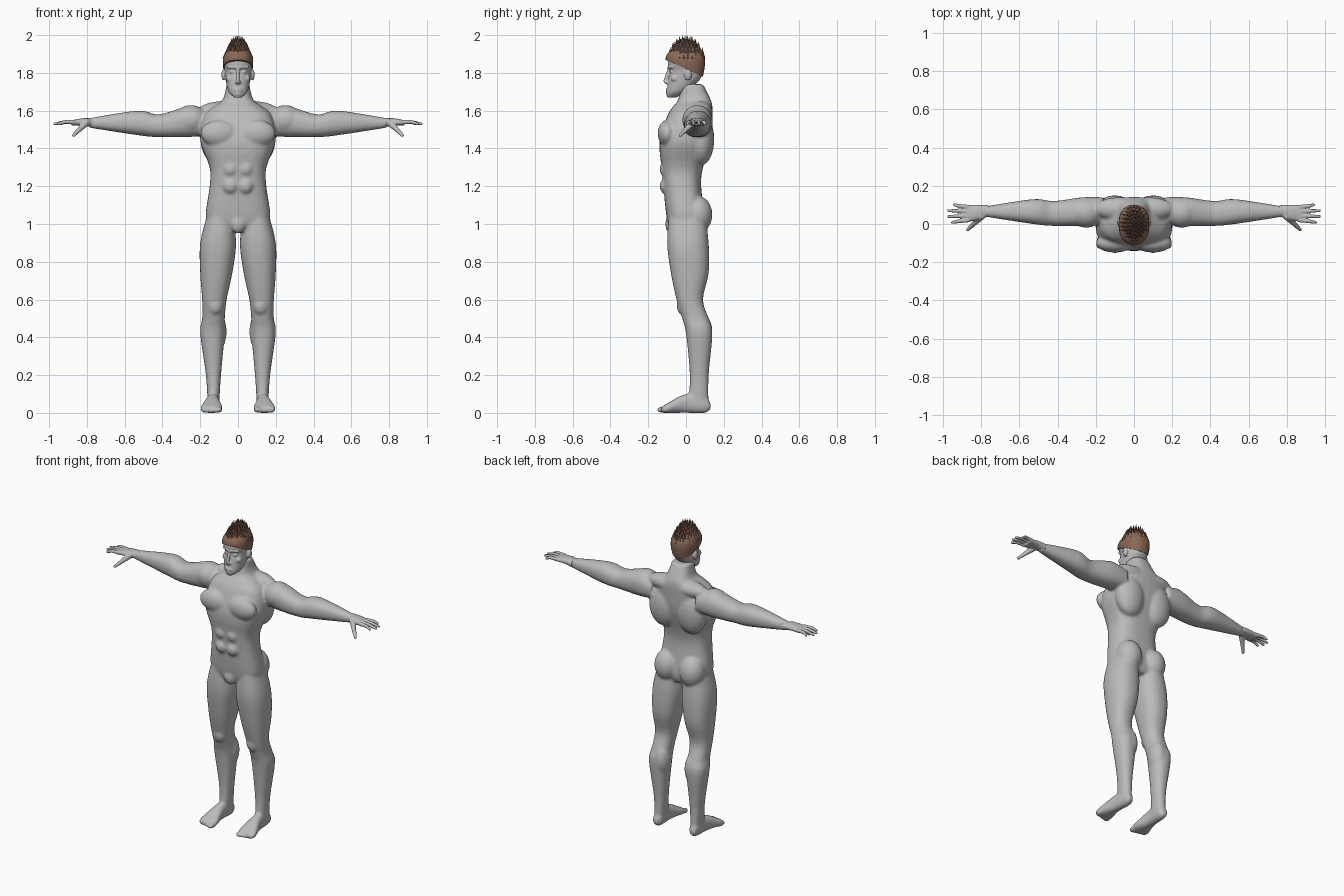
import bpy
import bmesh
import math
from mathutils import Matrix, Vector

if "Cube" in bpy.data.objects:
    bpy.data.objects.remove(bpy.data.objects["Cube"], do_unlink=True)


def make_material(name, red, green, blue):
    material = bpy.data.materials.new(name)
    material.use_nodes = True
    colour = (red, green, blue, 1)
    material.diffuse_color = colour
    material.node_tree.nodes["Principled BSDF"].inputs["Base Color"].default_value = colour
    return material


skin = make_material("grey skin", .5, .5, .5)
brown = make_material("brown hair", .25, .14, .09)


def refine(rows, steps=4):
    """Catmull-Rom interpolation between the section rows."""
    rows = [Vector(row) for row in rows]
    refined = []
    for i, (start, end) in enumerate(zip(rows, rows[1:])):
        before = rows[max(i - 1, 0)]
        after = rows[min(i + 2, len(rows) - 1)]
        leave, arrive = (end - before) / 2, (after - start) / 2
        for step in range(steps):
            t = step / steps
            bend = leave * (1 - t) - arrive * t + (end - start) * (2 * t - 1)
            refined.append(start.lerp(end, t) + bend * t * (1 - t))
    return refined + [rows[-1]]


def rounded(low, high, wave, power):
    """Position between low and high on a superellipse."""
    reach = math.copysign(abs(wave) ** (2 / power), wave)
    return (low + high) / 2 + (high - low) / 2 * reach


def loft(bm, axis, rows, power=2.3, side=1, count=32):
    """Skin rounded sections; a row is position, then low/high of the other two axes."""
    u, v = [other for other in range(3) if other != axis]
    rings = []
    for position, u_low, u_high, v_low, v_high in refine(rows):
        ring = []
        for i in range(count):
            angle = math.tau * i / count
            point = Vector()
            point[axis] = position
            point[u] = rounded(u_low, u_high, math.cos(angle), power)
            point[v] = rounded(v_low, v_high, math.sin(angle), power)
            point.x *= side
            ring.append(bm.verts.new(point))
        rings.append(ring)
    for low, high in zip(rings, rings[1:]):
        for i in range(count):
            j = (i + 1) % count
            bm.faces.new((low[i], low[j], high[j], high[i]))
    bm.faces.new(rings[0])
    bm.faces.new(rings[-1])


def symmetric(rows):
    """Rows of height, half width, front and back become loft rows."""
    return [(height, -half, half, front, back) for height, half, front, back in rows]


def blob(bm, centre, radii, side=1):
    x, y, z = centre
    place = Matrix.Translation((x * side, y, z)) @ Matrix.Diagonal((*radii, 1))
    bmesh.ops.create_uvsphere(bm, u_segments=20, v_segments=12, radius=1, matrix=place)


def spike(bm, start, end, base_radius, tip_radius, sides):
    turn = (end - start).to_track_quat("Z", "Y").to_matrix().to_4x4()
    bmesh.ops.create_cone(bm, cap_ends=True, segments=sides,
                          radius1=base_radius, radius2=tip_radius,
                          depth=(end - start).length,
                          matrix=Matrix.Translation((start + end) / 2) @ turn)


def rod(bm, start, end, base_radius, tip_radius, side=1):
    """Tapered rod with round ends."""
    mirror = Vector((side, 1, 1))
    start, end = Vector(start) * mirror, Vector(end) * mirror
    spike(bm, start, end, base_radius, tip_radius, sides=12)
    blob(bm, start, [base_radius] * 3)
    blob(bm, end, [tip_radius] * 3)


def finish(bm, name, material):
    bmesh.ops.recalc_face_normals(bm, faces=bm.faces)
    mesh = bpy.data.meshes.new(name)
    bm.to_mesh(mesh)
    bm.free()
    mesh.materials.append(material)
    obj = bpy.data.objects.new(name, mesh)
    bpy.context.collection.objects.link(obj)
    return obj


def fuse(obj, voxel, passes):
    """Blend the overlapping volumes of a part into one smooth skin."""
    remesh = obj.modifiers.new("fuse", "REMESH")
    remesh.mode = "VOXEL"
    remesh.voxel_size = voxel
    remesh.use_smooth_shade = True
    relax = obj.modifiers.new("relax", "SMOOTH")
    relax.factor = .5
    relax.iterations = passes


# Torso and neck
body = bmesh.new()
loft(body, 2, symmetric([
    (.96, .1, -.07, .08), (1.02, .17, -.1, .1), (1.2, .15, -.12, .08),
    (1.3, .15, -.13, .09), (1.44, .2, -.14, .13), (1.57, .18, -.1, .14),
    (1.62, .13, -.07, .14), (1.66, .08, -.04, .13), (1.74, .06, -.03, .09)]), power=2.7)
blob(body, (0, -.08, 1), (.04, .03, .05))

for side, side_name in ((1, "left"), (-1, "right")):
    # Chest, back, shoulder slope, seat and stomach muscles
    blob(body, (.1, -.1, 1.48), (.1, .05, .07), side)
    blob(body, (.1, .08, 1.45), (.1, .07, .14), side)
    blob(body, (.08, .08, 1.6), (.13, .06, .05), side)
    blob(body, (.09, .06, 1.05), (.08, .08, .1), side)
    for height in (1.2, 1.29, 1.38):
        blob(body, (.04, -.11, height), (.04, .03, .04), side)

    # Arm and shoulder
    loft(body, 0, [
        (.16, 0, .14, 1.47, 1.6), (.27, -.01, .14, 1.46, 1.62),
        (.42, -.01, .12, 1.46, 1.58), (.53, 0, .13, 1.47, 1.6),
        (.79, .04, .09, 1.51, 1.56)], side=side)
    blob(body, (.25, .06, 1.55), (.09, .08, .08), side)

    # Leg with kneecap and calf
    loft(body, 2, [
        (1.06, .03, .16, -.09, .1), (.9, .01, .2, -.1, .12), (.74, .03, .2, -.08, .12),
        (.6, .06, .19, -.05, .09), (.5, .07, .19, -.02, .12), (.42, .07, .2, 0, .14),
        (.2, .09, .17, .02, .12), (.04, .1, .16, .01, .12)], side=side)
    blob(body, (.12, -.02, .57), (.04, .03, .05), side)
    blob(body, (.11, .08, .43), (.05, .06, .1), side)

    # Foot and toes
    loft(body, 1, [
        (.13, .12, .15, .02, .05), (.1, .1, .16, 0, .09), (0, .1, .17, 0, .1),
        (-.1, .08, .2, 0, .05), (-.13, .09, .19, 0, .03)], side=side)
    for toe in range(5):
        size = .012 if toe else .017
        blob(body, (.1 + .02 * toe, -.13 + .007 * toe, size), (size, .025, size), side)

    # Hand with fingers and thumb
    hand = bmesh.new()
    loft(hand, 0, [
        (.76, .04, .1, 1.51, 1.56), (.82, .02, .1, 1.52, 1.56),
        (.88, .01, .1, 1.52, 1.55)], side=side)
    for finger, reach in enumerate((.95, .97, .97, .94)):
        y = .02 + .023 * finger
        spread = .004 * (finger - 1.5)
        knuckle = (.92, y + spread, 1.54)
        rod(hand, (.87, y, 1.54), knuckle, .012, .01, side)
        rod(hand, knuckle, (reach, y + spread * 2, 1.53), .01, .008, side)
    thumb_joint = (.84, 0, 1.5)
    rod(hand, (.8, .04, 1.54), thumb_joint, .02, .013, side)
    rod(hand, thumb_joint, (.87, -.03, 1.47), .013, .009, side)
    fuse(finish(hand, side_name + "_hand", skin), voxel=.004, passes=3)

fuse(finish(body, "body", skin), voxel=.008, passes=6)

# Head with nose, chin and lips
head = bmesh.new()
loft(head, 2, symmetric([
    (1.67, .02, -.1, -.05), (1.7, .05, -.1, 0), (1.76, .065, -.095, .07),
    (1.81, .07, -.085, .09), (1.86, .075, -.095, .09), (1.93, .04, -.05, .05)]))
rod(head, (0, -.09, 1.82), (0, -.11, 1.757), .008, .01)
blob(head, (0, -.1, 1.75), (.017, .014, .01))
blob(head, (0, -.09, 1.69), (.024, .016, .016))
for height in (1.704, 1.714):
    blob(head, (0, -.096, height), (.024, .011, .006))

# Brows, eyes, cheeks and ears
for side in (1, -1):
    rod(head, (.01, -.09, 1.83), (.05, -.075, 1.83), .009, .007, side)
    blob(head, (.03, -.072, 1.804), (.015, .014, .01), side)
    blob(head, (.045, -.06, 1.77), (.02, .02, .02), side)
    blob(head, (.076, .01, 1.79), (.012, .02, .03), side)
fuse(finish(head, "head", skin), voxel=.004, passes=3)

# Hair cap, cut along the sloping hairline
hair = bmesh.new()
loft(hair, 2, symmetric([
    (1.74, .06, -.08, .08), (1.84, .08, -.105, .1),
    (1.9, .07, -.1, .09), (1.95, .02, -.03, .03)]))
bmesh.ops.bisect_plane(hair, geom=hair.verts[:] + hair.edges[:] + hair.faces[:],
                       plane_co=(0, -.1, 1.865), plane_no=(0, .45, 1), clear_inner=True)
bmesh.ops.holes_fill(hair, edges=[edge for edge in hair.edges if edge.is_boundary])

# Rings of upright hair spikes
for ring in range(6):
    spread = ring / 5
    count = 1 + 5 * ring
    for i in range(count):
        angle = math.tau * (i + ring % 2 / 2) / count
        root = Vector((.07 * spread * math.cos(angle), .09 * spread * math.sin(angle),
                       1.94 - .065 * spread ** 2.5))
        tip = root * Vector((.8, .95, 1)) + Vector((0, 0, .06 - .01 * (i % 2)))
        spike(hair, root, tip, .013, .0005, sides=5)

hair_object = finish(hair, "spiky_hair", brown)
bpy.ops.object.select_all(action="DESELECT")
bpy.context.view_layer.objects.active = hair_object
hair_object.select_set(True)
bpy.ops.object.shade_smooth_by_angle(angle=math.radians(40))
